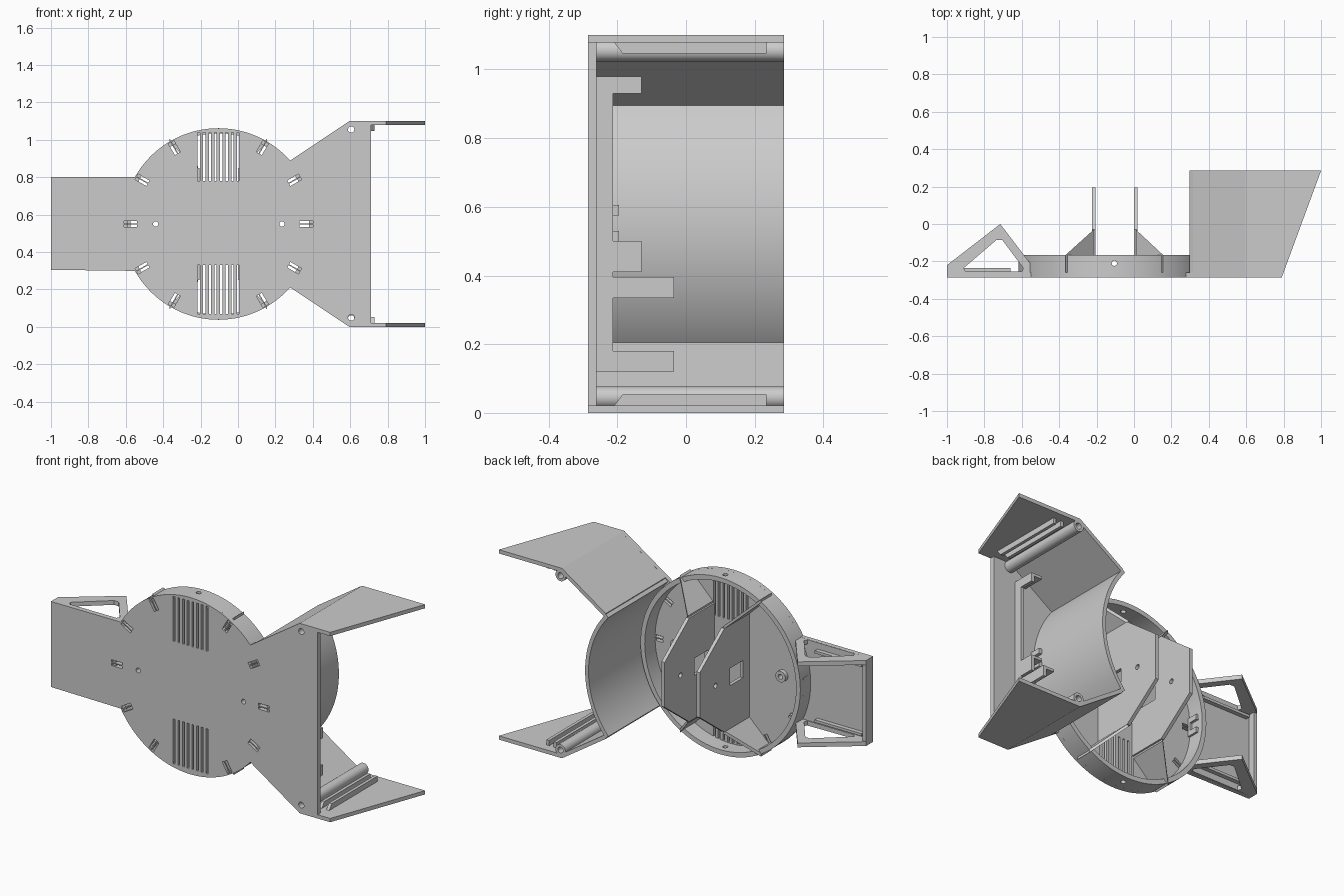
import bpy, bmesh, math
from mathutils import Vector, Matrix

cube = bpy.data.objects.get("Cube")
if cube:
    bpy.data.objects.remove(cube)

grey = bpy.data.materials.new("plain grey")
grey.use_nodes = True
COLOUR = (0.6, 0.6, 0.6, 1)
grey.diffuse_color = COLOUR
grey.node_tree.nodes["Principled BSDF"].inputs["Base Color"].default_value = COLOUR

CX, CZ, R = -0.105, 0.55, 0.512
FRONT, BACK, FLOOR, RIM = -0.285, 0.285, -0.26, -0.165
parts = []


def place(u, v, d, axis):
    return {"x": (d, u, v), "y": (u, d, v), "z": (u, v, d)}[axis]


def prism(name, pts, lo, hi, axis="y", keep=True):
    """Extrude a flat outline along one axis."""
    bm = bmesh.new()
    low = [bm.verts.new(place(u, v, lo, axis)) for u, v in pts]
    high = [bm.verts.new(place(u, v, hi, axis)) for u, v in pts]
    n = len(pts)
    bm.faces.new(low)
    bm.faces.new(high[::-1])
    for i in range(n):
        j = (i + 1) % n
        bm.faces.new((low[j], low[i], high[i], high[j]))
    bmesh.ops.recalc_face_normals(bm, faces=bm.faces)
    me = bpy.data.meshes.new(name)
    bm.to_mesh(me)
    bm.free()
    me.materials.append(grey)
    ob = bpy.data.objects.new(name, me)
    bpy.context.collection.objects.link(ob)
    if keep:
        parts.append(ob)
    return ob


def rect(u0, u1, v0, v1):
    return [(u0, v0), (u1, v0), (u1, v1), (u0, v1)]


def box(name, x0, x1, y0, y1, z0, z1, keep=True):
    return prism(name, rect(x0, x1, z0, z1), y0, y1, "y", keep)


def arc(cu, cv, r, a0, a1, n):
    steps = [math.radians(a0 + (a1 - a0) * i / n) for i in range(n + 1)]
    return [(cu + r * math.cos(a), cv + r * math.sin(a)) for a in steps]


def circle(cu, cv, r, n=24):
    return arc(cu, cv, r, 0, 360, n)[:-1]


def cut(ob, cutters):
    """Subtract every cutter, then discard them."""
    for c in cutters:
        c.hide_render = True
        m = ob.modifiers.new("cut", "BOOLEAN")
        m.operation, m.solver, m.object = "DIFFERENCE", "EXACT", c
    bpy.context.view_layer.update()
    dg = bpy.context.evaluated_depsgraph_get()
    me = bpy.data.meshes.new_from_object(ob.evaluated_get(dg))
    ob.modifiers.clear()
    ob.data = me
    for c in cutters:
        bpy.data.objects.remove(c)


def flip(z):
    return 2 * CZ - z


def both(name, pts, lo, hi):
    """Outline in x and z, plus its copy mirrored top to bottom."""
    return [prism("upper_" + name, pts, lo, hi),
            prism("lower_" + name, [(x, flip(z)) for x, z in pts], lo, hi)]


# Front plate: arm, disc and flared end in one outline
outline = arc(CX, CZ, R, 41.5, 150.7, 48) + [(-1, 0.8), (-1, 0.305)]
outline += arc(CX, CZ, R, 209.3, 318.5, 48)
outline += [(0.595, 0), (0.71, 0), (0.71, 1.1), (0.595, 1.1)]
plate = prism("front_plate", outline, FRONT, FLOOR)
holes = []
for i in range(8):  # vent slots
    x = -0.21 + i * 0.03
    for z in (0.07, 0.78):
        holes.append(box("vent", x - 0.006, x + 0.006, -0.3, -0.2, z, z + 0.26, False))
for a in (0, 30, 60, 120, 150, 180, 210, 240, 300, 330):  # radial slit pairs
    for s in (-0.01, 0.01):
        slit = box("slit", 0.435, 0.505, -0.3, -0.255, s - 0.007, s + 0.007, False)
        slit.data.transform(Matrix.Translation((CX, 0, CZ)) @ Matrix.Rotation(-math.radians(a), 4, "Y"))
        holes.append(slit)
for x in (-0.44, 0.235):
    holes.append(prism("bore", circle(x, CZ, 0.014), -0.3, -0.2, "y", False))
for z in (0.05, 1.055):
    holes.append(prism("bore", circle(0.605, z, 0.017), -0.3, -0.2, "y", False))
cut(plate, holes)

# Round rim with pin holes
rim = prism("rim", circle(CX, CZ, R, 96), -0.275, RIM)
cut(rim, [prism("inside", circle(CX, CZ, 0.485, 96), -0.4, 0, "y", False),
          prism("pin", circle(CX, -0.21, 0.014), -0.5, 2, "z", False)])
for name, x0, x1 in (("left_rim_clip", 0.385, 0.465), ("right_rim_clip", -0.615, -0.575)):
    clip = box(name, x0, x1, FLOOR, -0.195, 0.5, 0.605)
    cut(clip, [box("notch", x0 - 0.1, x1 + 0.1, -0.245, -0.1, 0.53, 0.575, False)])
for x in (-0.44, 0.235):
    boss = prism("screw_boss", circle(x, CZ, 0.032), FLOOR - 0.005, -0.235)
    cut(boss, [prism("bore", circle(x, CZ, 0.014), -0.4, 0, "y", False)])

# Two upright fins, each braced by slanted wings reaching the rim
fin = [(FLOOR, 0.25), (-0.03, 0.25), (0.195, 0.42), (0.195, 0.68), (-0.03, 0.85), (FLOOR, 0.85)]


def brace(name, x, reach, sign):
    """Slanted wing from the fin end (x) out to the rim, sloping forwards."""
    ob = prism(name, [(0, FLOOR), (0, -0.03), (1, RIM), (1, FLOOR)], -0.01, 0.01, "z")
    for v in ob.data.vertices:
        t, y, w = v.co
        z = 0.3 + t * 0.145
        v.co = (x + reach * t, y, CZ + sign * (z + w))


for name, x, reach in (("left", 0.01, 0.145), ("right", -0.215, -0.15)):
    blade = prism(name + "_fin", fin, x - 0.01, x + 0.01, "x")
    cut(blade, [prism("bore", circle(0.05, CZ, 0.014), -1, 1, "x", False),
                prism("slot", rect(-0.2, -0.08, 0.5, 0.6), -1, 1, "x", False)])
    for level, sign in (("upper", 1), ("lower", -1)):
        brace(name + "_" + level + "_brace", x, reach, sign)

# Side arm: triangular end frames, end lip and inner ledges
frame = [(-1, FRONT), (-1, -0.22), (-0.715, 0), (-0.555, -0.21), (-0.555, FRONT)]
window = [(-0.9, -0.255), (-0.91, -0.235), (-0.735, -0.085), (-0.705, -0.085), (-0.592, -0.235), (-0.6, -0.255)]
for name, z in (("upper_arm_frame", 0.775), ("lower_arm_frame", 0.305)):
    side = prism(name, frame, z, z + 0.025, "z")
    cut(side, [prism("window", window, 0, 1, "z", False)])
box("arm_end_lip", -1, -0.978, FLOOR, -0.22, 0.31, 0.795)
for z in (0.345, 0.745):
    box("arm_ledge", -0.96, -0.66, FLOOR, -0.235, z, z + 0.015)

# Flared shell: slanted walls running into flat wings with raked ends
wall = [(0.315, 0.913), (0.595, 1.1), (1.01, 1.1), (1.01, 1.078), (0.602, 1.078), (0.315, 0.887)]
for shell in both("wing", wall, FRONT, BACK):
    bm = bmesh.new()
    bm.from_mesh(shell.data)
    geom = bm.verts[:] + bm.edges[:] + bm.faces[:]
    bmesh.ops.bisect_plane(bm, geom=geom, plane_co=(0.79, FRONT, 0),
                           plane_no=Vector((0.57, -0.21, 0)), clear_outer=True)
    bmesh.ops.holes_fill(bm, edges=bm.edges)
    bm.to_mesh(shell.data)
    bm.free()

# Curved wall behind the rim
prism("curved_wall", arc(CX, CZ, 0.552, -40.5, 40.5, 40) + arc(CX, CZ, 0.53, 40.5, -40.5, 40), FLOOR - 0.01, BACK)

# Screw posts and grooved rails along the wings
for post, z in zip(both("screw_post", circle(0.605, 1.055, 0.032), FLOOR - 0.005, BACK), (1.055, flip(1.055))):
    cut(post, [prism("bore", circle(0.605, z, 0.017), -0.5, 0.5, "y", False)])
rail = [(-0.21, 1.08), (-0.185, 1.047), (0.235, 1.047), (0.235, 1.08)]
for x in (0.665, 0.712):
    prism("upper_rail", rail, x, x + 0.018, "x")
    prism("lower_rail", [(y, flip(z)) for y, z in rail], x, x + 0.018, "x")

# Mounting rail with upright tabs behind the flared plate
box("mount_rail", 0.55, 0.57, FLOOR, -0.212, 0.12, 0.98)
for z0, z1, top in ((0.93, 0.98, -0.13), (0.41, 0.5, -0.13), (0.335, 0.395, -0.035), (0.12, 0.18, -0.035)):
    box("mount_tab", 0.55, 0.57, FLOOR, top, z0, z1)
    box("mount_tab_web", 0.5, 0.57, FLOOR, top, z1 - 0.015, z1)

for ob in bpy.context.selected_objects:
    ob.select_set(False)
for ob in parts:
    ob.select_set(True)
bpy.context.view_layer.objects.active = plate
bpy.ops.object.shade_smooth_by_angle(angle=math.radians(25))
